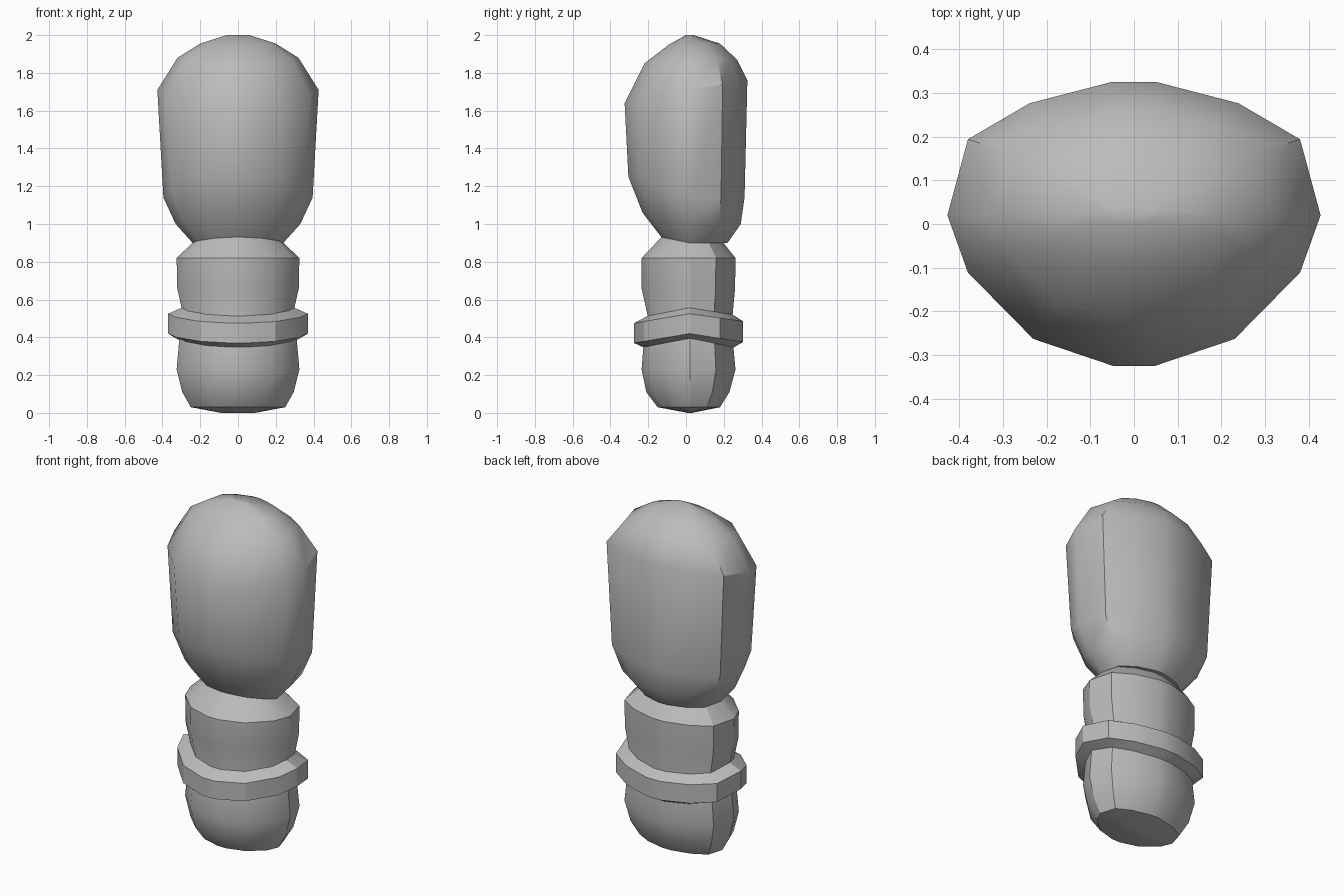
import bpy, math

cube = bpy.data.objects.get("Cube")
if cube:
    bpy.data.objects.remove(cube)

grey = bpy.data.materials.new("plain_grey")
grey.use_nodes = True
colour = (0.5, 0.5, 0.5, 1)
grey.diffuse_color = colour
grey.node_tree.nodes["Principled BSDF"].inputs["Base Color"].default_value = colour

# Half of the unit cross-section, back to front, mirrored into 14 sides
HALF = [(0.12, 1), (0.56, 0.84), (0.89, 0.57), (1, 0),
        (0.89, -0.38), (0.54, -0.82), (0.11, -1)]
OUTLINE = HALF + [(-u, v) for u, v in reversed(HALF)]
MID_Y = 0.02


def ring(width, front, back, z_front, z_mid, z_back):
    """Cross-section with its own height at the front, sides and back."""
    pts = []
    for u, v in OUTLINE:
        y_end, z_end = (back, z_back) if v > 0 else (front, z_front)
        t = abs(v)
        pts.append((u * width, MID_Y + t * (y_end - MID_Y), z_mid + t * (z_end - z_mid)))
    return pts


def loft(name, sections, closed=False, angle=28):
    """Skin a stack of rings, top to bottom; closed joins the last to the first."""
    n = len(OUTLINE)
    verts = [p for s in sections for p in ring(*s)]
    count = len(sections)
    faces = []
    for r in range(count if closed else count - 1):
        a, b = r * n, (r + 1) % count * n
        for i in range(n):
            j = (i + 1) % n
            faces.append((a + i, a + j, b + j, b + i))
    if not closed:
        faces.append(tuple(reversed(range(n))))
        faces.append(tuple(range((count - 1) * n, count * n)))
    mesh = bpy.data.meshes.new(name)
    mesh.from_pydata(verts, [], faces)
    mesh.materials.append(grey)
    obj = bpy.data.objects.new(name, mesh)
    bpy.context.collection.objects.link(obj)
    bpy.ops.object.select_all(action="DESELECT")
    obj.select_set(True)
    bpy.context.view_layer.objects.active = obj
    bpy.ops.object.mode_set(mode="EDIT")
    bpy.ops.mesh.select_all(action="SELECT")
    bpy.ops.mesh.normals_make_consistent(inside=False)
    bpy.ops.object.mode_set(mode="OBJECT")
    bpy.ops.object.shade_smooth_by_angle(angle=math.radians(angle))
    return obj


# Large domed head, narrowing to the neck
loft("upper_body", [
    (0.06, 0.00, 0.04, 2.00, 2.00, 2.00),
    (0.20, -0.09, 0.18, 1.95, 1.955, 1.955),
    (0.32, -0.22, 0.27, 1.85, 1.88, 1.87),
    (0.427, -0.325, 0.325, 1.64, 1.71, 1.76),
    (0.395, -0.305, 0.31, 1.25, 1.14, 1.14),
    (0.33, -0.23, 0.29, 1.06, 1.00, 1.00),
    (0.24, -0.13, 0.22, 0.93, 0.90, 0.90),
], angle=35)

# Post with sloped shoulder, waist and rounded foot
loft("post", [
    (0.23, -0.13, 0.19, 0.93, 0.91, 0.91),
    (0.325, -0.235, 0.262, 0.82, 0.82, 0.82),
    (0.322, -0.235, 0.26, 0.66, 0.66, 0.66),
    (0.295, -0.20, 0.245, 0.50, 0.54, 0.50),
    (0.31, -0.225, 0.25, 0.36, 0.40, 0.36),
    (0.325, -0.235, 0.262, 0.23, 0.23, 0.23),
    (0.295, -0.21, 0.23, 0.11, 0.11, 0.11),
    (0.25, -0.15, 0.18, 0.03, 0.03, 0.03),
    (0.09, 0.01, 0.03, 0.00, 0.00, 0.00),
])

# Bevelled belt dipping at the front and back
loft("belt", [
    (0.29, -0.20, 0.24, 0.515, 0.56, 0.525),
    (0.37, -0.275, 0.302, 0.475, 0.525, 0.485),
    (0.37, -0.275, 0.302, 0.37, 0.42, 0.375),
    (0.30, -0.22, 0.25, 0.345, 0.39, 0.345),
], closed=True, angle=25)
